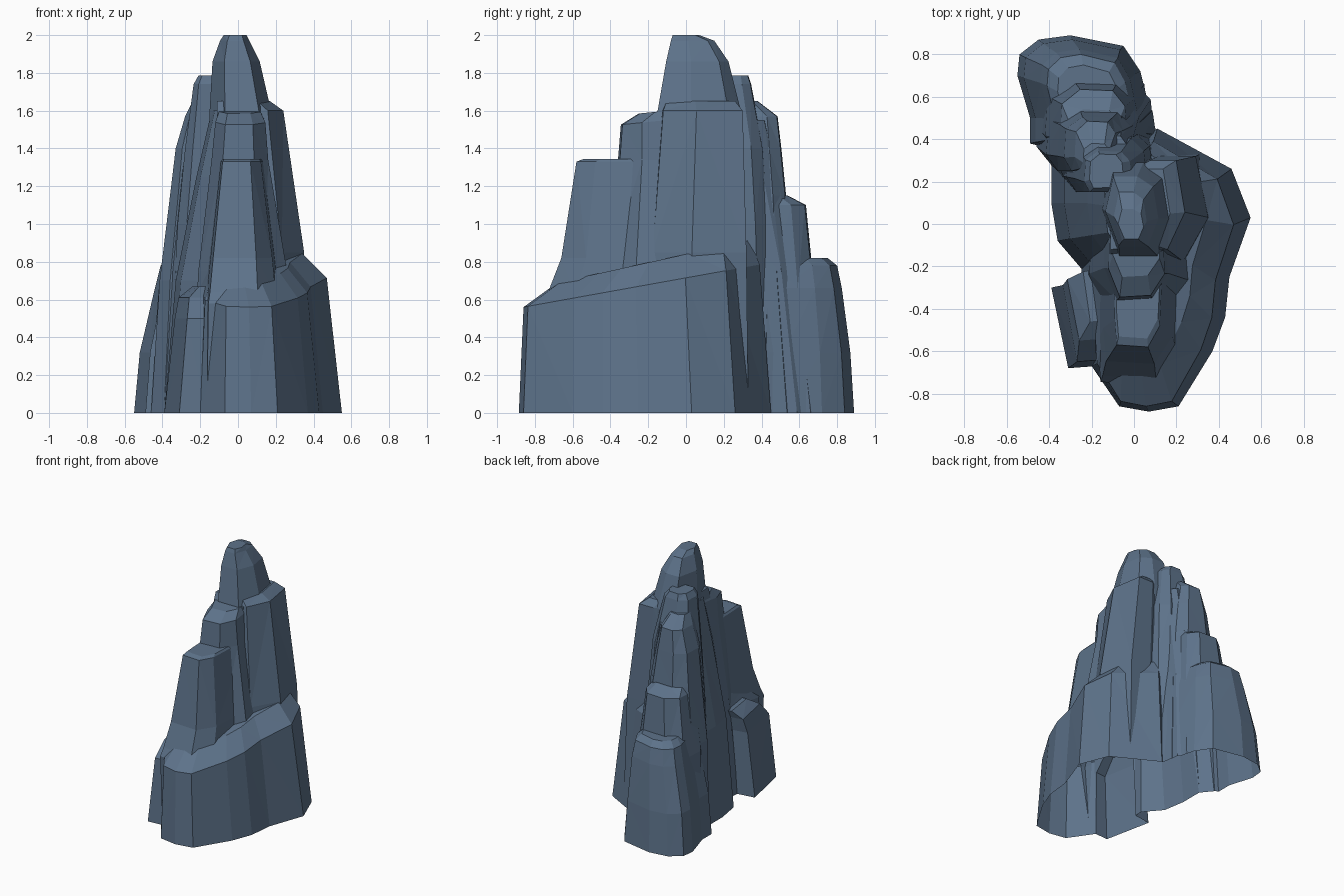
import bpy, bmesh

slate = bpy.data.materials.new("slate_blue")
slate.diffuse_color = (0.11, 0.17, 0.255, 1)
columns = []


def column(name, outline, rings):
    """Faceted column: an outline refitted to each ring (z, x0, x1, y0, y1[, slope along y])."""
    xs, ys = [p[0] for p in outline], [p[1] for p in outline]
    ax, ay = min(xs), min(ys)
    w, d = max(xs) - ax, max(ys) - ay
    foot = (-0.05 - 0.01 * len(columns),) + tuple(rings[0][1:5])
    bm = bmesh.new()
    loops = []
    for ring in [foot] + rings:
        z, x0, x1, y0, y1 = ring[:5]
        tilt = ring[5] if len(ring) > 5 else 0
        loop = []
        for px, py in outline:
            x = x0 + (px - ax) / w * (x1 - x0)
            y = y0 + (py - ay) / d * (y1 - y0)
            loop.append(bm.verts.new((x, y, z + tilt * y)))
        loops.append(loop)
    n = len(outline)
    for a, b in zip(loops, loops[1:]):
        for i in range(n):
            j = (i + 1) % n
            bm.faces.new((a[i], a[j], b[j], b[i]))
    bm.faces.new(loops[0][::-1])
    bm.faces.new(loops[-1])
    bmesh.ops.triangulate(bm, faces=bm.faces[:])
    bmesh.ops.recalc_face_normals(bm, faces=bm.faces[:])
    me = bpy.data.meshes.new(name)
    bm.to_mesh(me)
    bm.free()
    me.materials.append(slate)
    ob = bpy.data.objects.new(name, me)
    bpy.context.collection.objects.link(ob)
    columns.append(ob)


# Chipped generic outlines, counter-clockwise
chip = [(0.2, 0), (0.75, 0.02), (1, 0.25), (0.97, 0.7), (0.75, 1), (0.25, 0.97), (0.02, 0.75), (0, 0.3)]
slab = [(0.12, 0), (0.9, 0.02), (1, 0.3), (0.96, 0.75), (0.78, 0.98), (0.3, 1), (0.03, 0.78), (0, 0.25)]

# Broad skirt on the right and front, with a rim falling toward the front
skirt = [(-0.07, -0.86), (0.07, -0.885), (0.21, -0.86), (0.37, -0.6), (0.43, -0.44), (0.45, -0.25),
         (0.55, 0.03), (0.46, 0.26), (0.11, 0.45), (-0.2, 0.3), (-0.23, -0.25), (-0.2, -0.67)]
column("skirt", skirt, [
    (0, -0.23, 0.55, -0.885, 0.45),
    (0.715, -0.2, 0.47, -0.86, 0.39, 0.18),
    (0.84, -0.16, 0.34, -0.68, 0.34, 0.22)])

# Front buttress stepping up to the tower
nose = [(-0.1, -0.57), (0.06, -0.58), (0.12, -0.48), (0.14, -0.1), (0, 0), (-0.12, -0.1), (-0.11, -0.45)]
column("front_buttress", nose, [
    (0, -0.2, 0.26, -0.72, 0.1),
    (0.58, -0.19, 0.24, -0.76, 0.1),
    (0.64, -0.18, 0.23, -0.73, 0.1),
    (0.82, -0.16, 0.21, -0.66, 0.1),
    (1.33, -0.1, 0.14, -0.58, 0.0),
    (1.345, -0.09, 0.13, -0.54, 0.0)])
column("upper_step", chip, [
    (0, -0.25, 0.36, -0.5, 0.2),
    (0.75, -0.21, 0.26, -0.42, 0.2),
    (1.34, -0.14, 0.16, -0.36, 0.15),
    (1.56, -0.12, 0.145, -0.345, 0.1, 0.1),
    (1.61, -0.1, 0.12, -0.25, 0.1, 0.1)])

# Main body with the sloping left wall and the right shoulder
column("left_wall", [(-0.24, -0.22), (0.1, -0.2), (0.15, 0.3), (-0.2, 0.4), (-0.39, 0.28), (-0.39, 0.1), (-0.36, -0.08)], [
    (0, -0.39, 0.15, -0.22, 0.4),
    (0.7, -0.33, 0.17, -0.2, 0.38),
    (1.25, -0.22, 0.17, -0.17, 0.35),
    (1.6, -0.14, 0.16, -0.14, 0.3)])
column("right_shoulder", [(-0.1, -0.15), (0.16, -0.13), (0.24, 0.05), (0.2, 0.3), (0.08, 0.3), (-0.1, 0.2)], [
    (0, -0.2, 0.38, -0.25, 0.33),
    (0.85, -0.15, 0.35, -0.2, 0.32),
    (1.6, -0.11, 0.24, -0.14, 0.3),
    (1.65, -0.11, 0.17, -0.12, 0.26)])

# Summit
column("summit", [(0.25, 0), (0.8, 0), (1, 0.4), (0.9, 0.85), (0.6, 1), (0.15, 1), (0, 0.5)], [
    (0, -0.2, 0.2, -0.2, 0.3),
    (1.6, -0.15, 0.175, -0.15, 0.29),
    (1.86, -0.135, 0.115, -0.105, 0.225),
    (1.97, -0.095, 0.06, -0.08, 0.15),
    (2.0, -0.075, 0.045, -0.07, 0.07)])

# Rear ridge descending in ledges, tied together by a core
column("rear_core", slab, [
    (0, -0.44, 0.1, 0.25, 0.7),
    (0.75, -0.38, 0.04, 0.22, 0.6),
    (1.55, -0.25, -0.01, 0.15, 0.42)])
column("rear_peak", slab, [
    (0, -0.37, 0.12, 0.15, 0.48),
    (1.0, -0.32, 0.09, 0.15, 0.44),
    (1.4, -0.28, 0.06, 0.15, 0.41),
    (1.74, -0.235, -0.01, 0.15, 0.345),
    (1.785, -0.21, -0.05, 0.17, 0.33)])
column("rear_ledge_high", slab, [
    (0, -0.46, 0.11, 0.28, 0.62),
    (0.7, -0.415, 0.05, 0.25, 0.56),
    (1.15, -0.36, 0.0, 0.25, 0.53),
    (1.4, -0.33, -0.04, 0.25, 0.505),
    (1.57, -0.28, -0.08, 0.26, 0.485),
    (1.65, -0.24, -0.11, 0.26, 0.38)])
column("rear_ledge_middle", slab, [
    (0, -0.47, 0.07, 0.36, 0.76),
    (0.65, -0.42, 0.02, 0.33, 0.68),
    (1.1, -0.35, -0.03, 0.32, 0.635),
    (1.15, -0.32, -0.06, 0.34, 0.54)])
rear = [(-0.2, 0.3), (0.11, 0.42), (0.08, 0.52), (0.03, 0.72), (-0.05, 0.84), (-0.3, 0.89), (-0.45, 0.87),
        (-0.54, 0.8), (-0.55, 0.7), (-0.49, 0.5), (-0.49, 0.38)]
column("rear_foot", rear, [
    (0, -0.55, 0.11, 0.3, 0.89),
    (0.32, -0.52, 0.08, 0.31, 0.87),
    (0.66, -0.44, 0.04, 0.33, 0.825),
    (0.78, -0.41, 0.01, 0.34, 0.8),
    (0.82, -0.36, -0.04, 0.36, 0.75)])

# Small block at the front left
column("left_block", [(-0.32, -0.68), (-0.2, -0.67), (-0.1, -0.5), (-0.1, -0.26), (-0.27, -0.28), (-0.39, -0.3)], [
    (0, -0.39, -0.06, -0.68, -0.26),
    (0.5, -0.335, -0.06, -0.65, -0.25),
    (0.61, -0.315, -0.08, -0.55, -0.23),
    (0.67, -0.24, -0.1, -0.46, -0.2)])

# Fuse all columns into one shell
spire = columns[0]
bpy.context.view_layer.objects.active = spire
for ob in columns[1:]:
    m = spire.modifiers.new("fuse", "BOOLEAN")
    m.operation = "UNION"
    m.solver = "EXACT"
    m.object = ob
    bpy.ops.object.modifier_apply(modifier=m.name)
    bpy.data.objects.remove(ob)
spire.name = "rock_spire"

# Trim at the ground and leave the underside open
bm = bmesh.new()
bm.from_mesh(spire.data)
bmesh.ops.bisect_plane(bm, geom=bm.verts[:] + bm.edges[:] + bm.faces[:], plane_co=(0, 0, 0),
                       plane_no=(0, 0, 1), clear_inner=True)
bm.to_mesh(spire.data)
bm.free()
